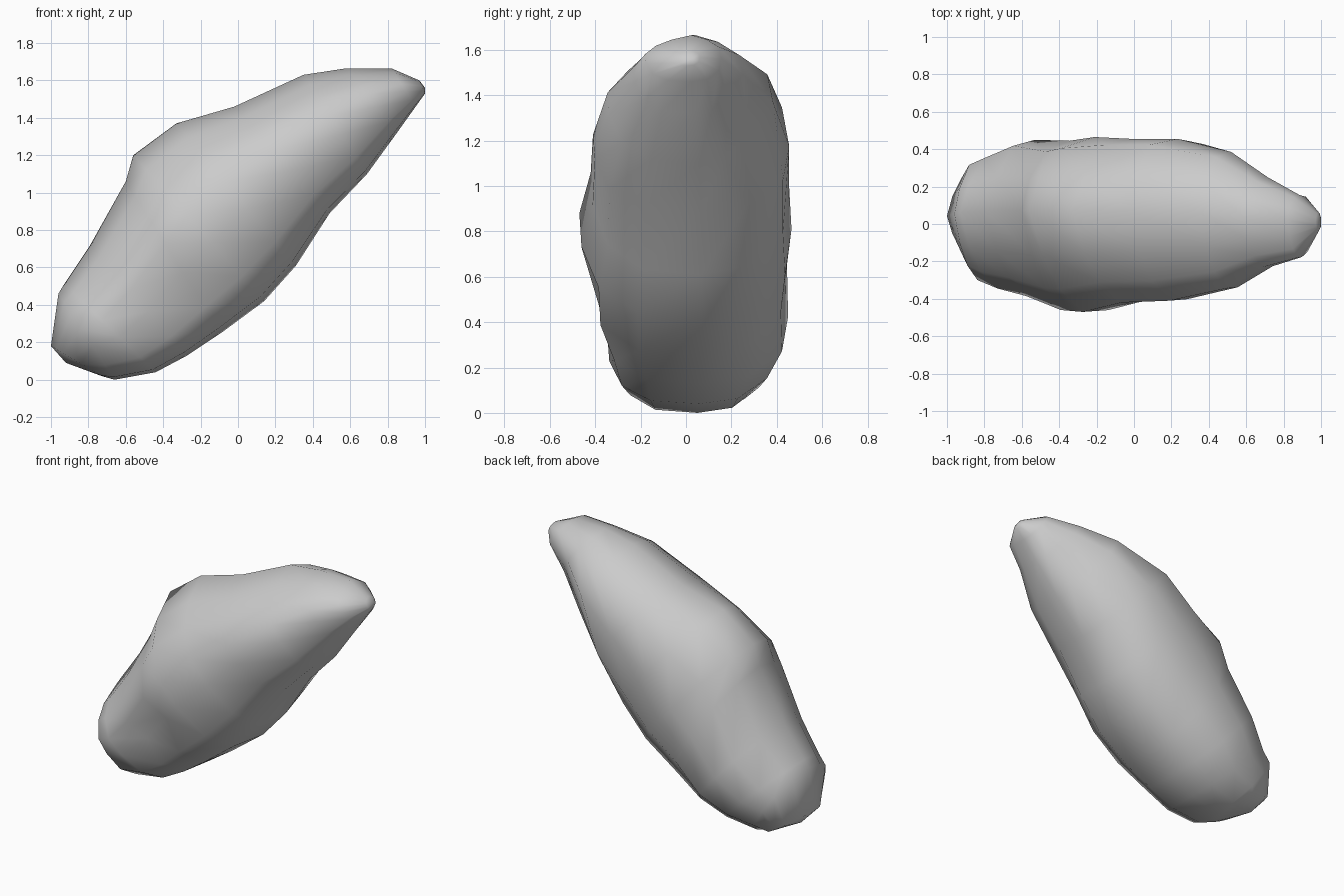
import bpy, bmesh

if "Cube" in bpy.data.objects:
    bpy.data.objects.remove(bpy.data.objects["Cube"])

# Stations along the leaning axis:
# upper x, upper z, lower x, lower z, front, back, height of back ridge (0-1)
STATIONS = [
    (-1.00, .18, -.73, .02, -.13, .27, .70),
    (-.96, .46, -.66, .00, -.30, .34, .74),
    (-.93, .51, -.44, .04, -.345, .38, .73),
    (-.79, .72, -.27, .13, -.385, .45, .72),
    (-.60, 1.06, -.09, .25, -.46, .445, .75),
    (-.56, 1.20, .14, .42, -.47, .465, .76),
    (-.33, 1.37, .31, .61, -.42, .455, .72),
    (-.02, 1.46, .49, .89, -.41, .455, .80),
    (.35, 1.63, .69, 1.10, -.345, .385, .74),
    (.58, 1.665, .85, 1.32, -.23, .25, .75),
    (.82, 1.665, .95, 1.46, -.18, .155, .75),
    (.97, 1.60, 1.00, 1.53, -.03, .06, .75),
]

# Cross-section: height between lower (0) and upper (1) edge, sideways fraction
SECTION = [
    (None, .93), (None, .56), (1.0, .16), (.90, -.36), (.77, -.74), (.59, -1.0),
    (.40, -.98), (.17, -.82), (.03, -.45), (0, .15), (.05, .60), (.24, .94),
    (.50, 1.0),
]


def ring(bm, index, station):
    ux, uz, lx, lz, front, back, ridge = station
    verts = []
    for k, (t, s) in enumerate(SECTION):
        if t is None:                      # flat top slope down to the back ridge
            t = ridge if k == 0 else (1 + ridge) / 2 + .04
        if k == 6 and index in (3, 4):
            s = -.76                       # hollow on the front
        if k == 0 and index in (4, 5):
            s = .87                        # hollow on the back
        if k in (10, 11) and index in (8, 9):
            s *= .76                       # chamfer under the upper end
        y = s * back if s > 0 else -s * front
        verts.append(bm.verts.new((lx + (ux - lx) * t, y, lz + (uz - lz) * t)))
    return verts


# Boulder body lofted through the stations
bm = bmesh.new()
rings = [ring(bm, i, s) for i, s in enumerate(STATIONS)]
n = len(SECTION)
for a, b in zip(rings, rings[1:]):
    for k in range(n):
        j = (k + 1) % n
        bm.faces.new((a[k], a[j], b[j], b[k]))

# Blunt caps at both ends
for loop, centre in ((rings[0], (-.92, .08, .09)), (rings[-1], (1.0, .03, 1.56))):
    c = bm.verts.new(centre)
    for k in range(n):
        bm.faces.new((loop[k], loop[(k + 1) % n], c))
bmesh.ops.recalc_face_normals(bm, faces=bm.faces)

mesh = bpy.data.meshes.new("boulder")
bm.to_mesh(mesh)
bm.free()
mesh.shade_smooth()
boulder = bpy.data.objects.new("boulder", mesh)
bpy.context.collection.objects.link(boulder)
